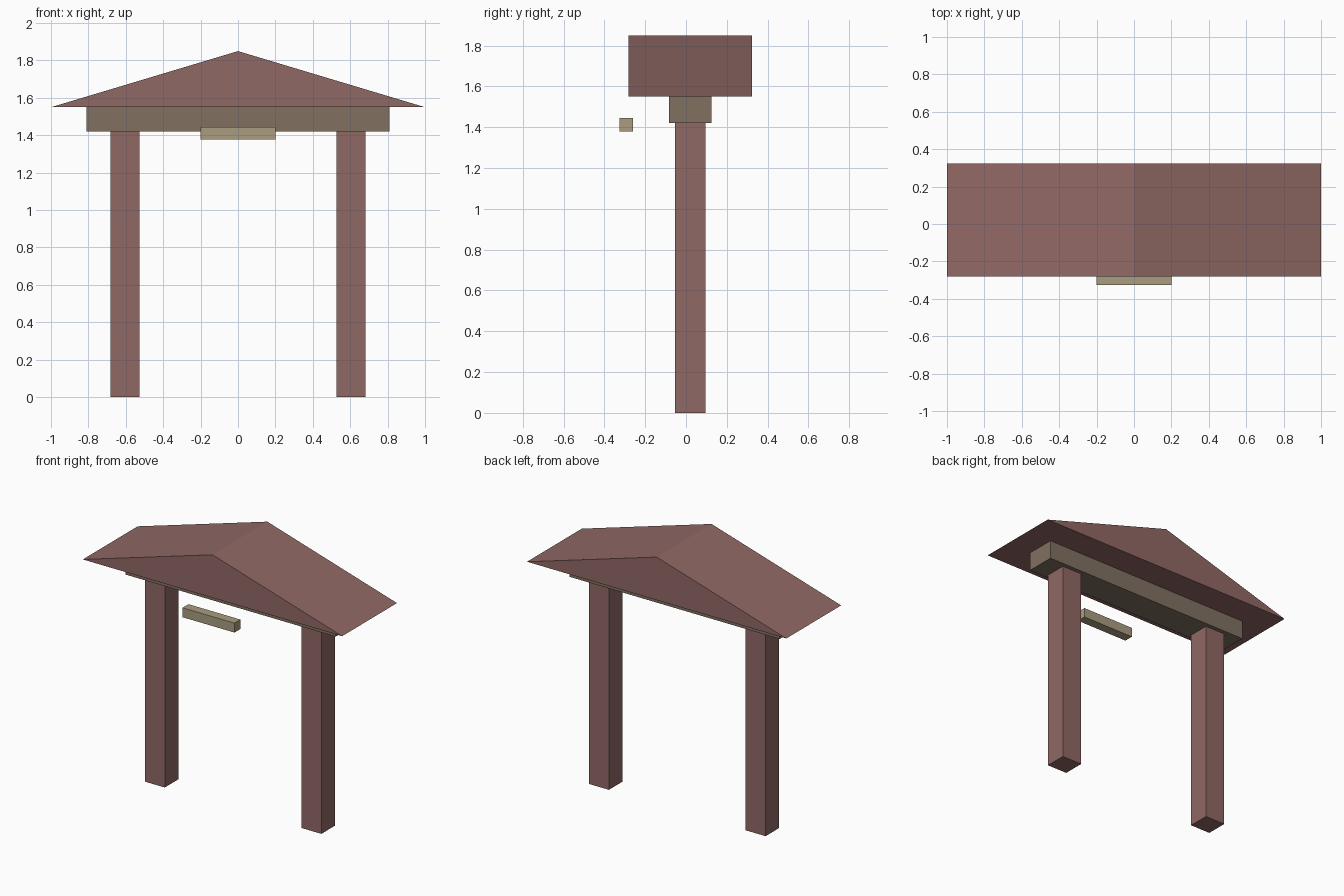
import bpy

if "Cube" in bpy.data.objects:
    bpy.data.objects.remove(bpy.data.objects["Cube"])

YC = 0.021  # depth centre of the gate frame


def material(name, color):
    mat = bpy.data.materials.new(name)
    mat.diffuse_color = (*color, 1)
    mat.use_nodes = True
    mat.node_tree.nodes["Principled BSDF"].inputs["Base Color"].default_value = mat.diffuse_color
    return mat


def prism(name, profile, y0, y1, mat):
    """Extrude an x-z profile (counter-clockwise from the front) from y0 to y1."""
    n = len(profile)
    verts = [(x, y, z) for y in (y0, y1) for x, z in profile]
    faces = [tuple(range(n)), tuple(reversed(range(n, 2 * n)))]
    faces += [(i, i + n, (i + 1) % n + n, (i + 1) % n) for i in range(n)]
    mesh = bpy.data.meshes.new(name)
    mesh.from_pydata(verts, [], faces)
    mesh.materials.append(mat)
    obj = bpy.data.objects.new(name, mesh)
    bpy.context.collection.objects.link(obj)
    return obj


def box(name, x0, x1, y0, y1, z0, z1, mat):
    return prism(name, [(x0, z0), (x1, z0), (x1, z1), (x0, z1)], y0, y1, mat)


red_wood = material("red_wood", (0.28, 0.14, 0.13))
brown_wood = material("brown_wood", (0.22, 0.165, 0.12))
pale_wood = material("pale_wood", (0.40, 0.34, 0.22))

# Two square posts
for side, x in (("left", -0.604), ("right", 0.604)):
    box(side + "_post", x - 0.077, x + 0.077, YC - 0.075, YC + 0.075, 0, 1.42, red_wood)

# Beam across the posts
box("cross_beam", -0.81, 0.81, YC - 0.104, YC + 0.104, 1.42, 1.55, brown_wood)

# Solid gable roof
prism("roof", [(-1, 1.55), (1, 1.55), (0, 1.85)], YC - 0.302, YC + 0.302, red_wood)

# Small bar hanging in front
box("front_bar", -0.2, 0.2, -0.325, -0.26, 1.378, 1.444, pale_wood)
